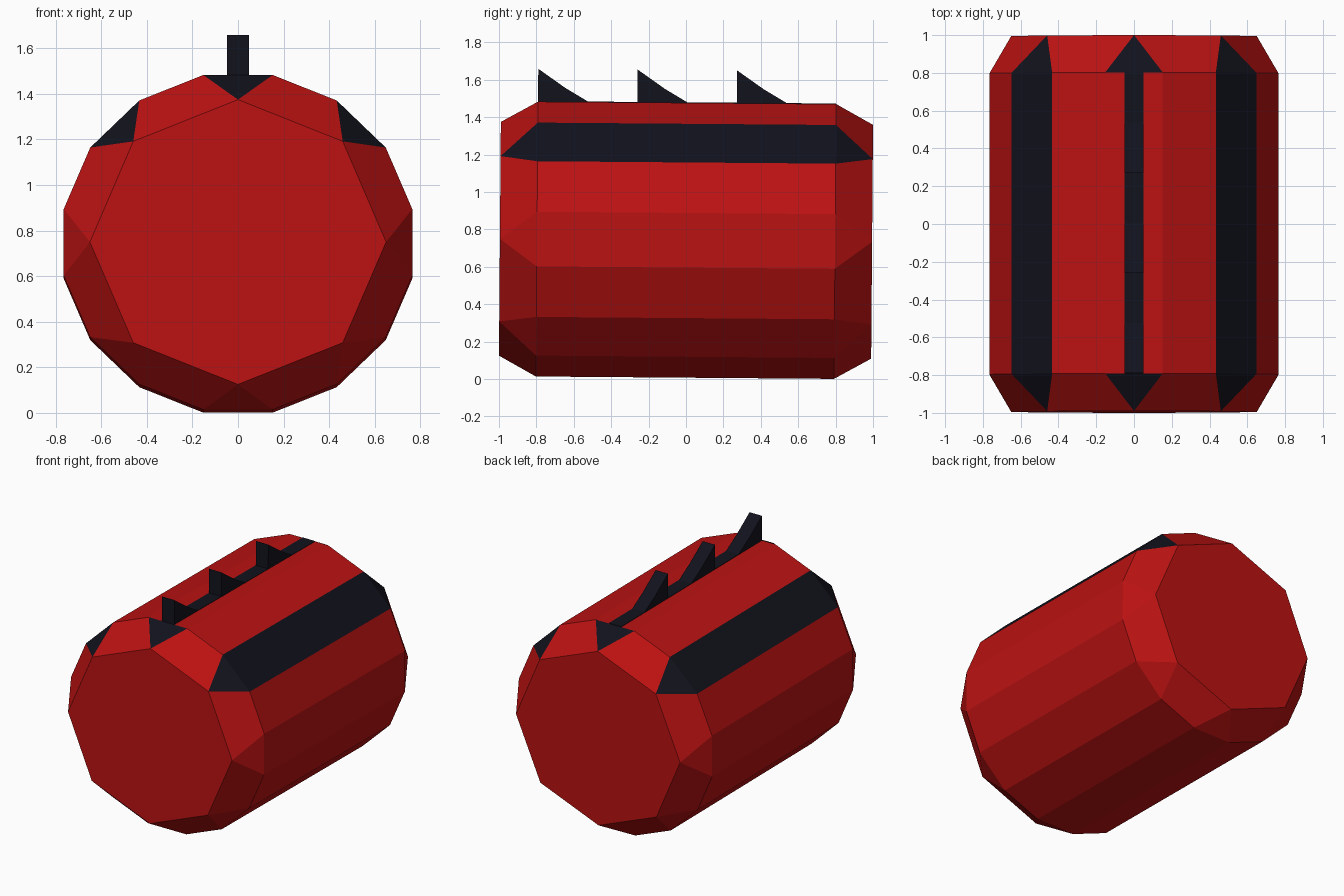
import bpy, bmesh, math
from mathutils import Matrix

if "Cube" in bpy.data.objects:
    bpy.data.objects.remove(bpy.data.objects["Cube"])

# The whole model leans forward very slightly
PLACE = Matrix.Translation((0, 0, 0.742)) @ Matrix.Rotation(-0.008, 4, 'X')


def material(name, color):
    m = bpy.data.materials.new(name)
    m.diffuse_color = color
    m.use_nodes = True
    m.node_tree.nodes["Principled BSDF"].inputs["Base Color"].default_value = m.diffuse_color
    return m


RED = material("red", (0.50, 0.006, 0.006, 1))
BLACK = material("black", (0.006, 0.006, 0.012, 1))


def finish(bm, name, mats):
    bmesh.ops.recalc_face_normals(bm, faces=bm.faces)
    bm.transform(PLACE)
    mesh = bpy.data.meshes.new(name)
    bm.to_mesh(mesh)
    bm.free()
    for m in mats:
        mesh.materials.append(m)
    obj = bpy.data.objects.new(name, mesh)
    bpy.context.collection.objects.link(obj)
    return obj


def ring(bm, n, rx, rz, y, offset):
    angles = [2 * math.pi * (i + offset) / n for i in range(n)]
    return [bm.verts.new((rx * math.sin(a), y, rz * math.cos(a))) for a in angles]


# Body: 16-sided barrel tapering to 8-sided end caps
bm = bmesh.new()
barrel = {s: ring(bm, 16, 0.78, 0.749, s * 0.797, -0.5) for s in (-1, 1)}
for i in range(16):
    j = (i + 1) % 16
    f = bm.faces.new((barrel[-1][i], barrel[-1][j], barrel[1][j], barrel[1][i]))
    f.material_index = int(i in (2, 14))        # two dark side stripes
for s in (-1, 1):
    cap = ring(bm, 8, 0.65, 0.625, s * 0.995, 0)
    bm.faces.new(cap)
    b = barrel[s]
    for k in range(8):
        a, c, d = b[2 * k], b[2 * k + 1], b[(2 * k + 2) % 16]
        tri = bm.faces.new((a, c, cap[k]))
        tri.material_index = int(k in (0, 1, 7))  # dark stripe tips
        bm.faces.new((c, d, cap[(k + 1) % 8], cap[k]))
finish(bm, "body", (RED, BLACK))

# Ridge: thin strip along the top with three saw-tooth fins
BASE, PITCH, START = 0.7345, 1.594 / 3, -0.797
profile = [(START, BASE - 0.03)]
for k in range(3):
    y = START + k * PITCH
    profile += [(y, BASE + 0.003), (y, BASE + 0.176),
                (y + 0.145, BASE + 0.075), (y + 0.267, BASE + 0.003)]
profile += [(-START, BASE + 0.003), (-START, BASE - 0.03)]
bm = bmesh.new()
side = bm.faces.new([bm.verts.new((-0.049, y, z)) for y, z in profile])
new = bmesh.ops.extrude_face_region(bm, geom=[side], use_keep_orig=True)["geom"]
bmesh.ops.translate(bm, vec=(0.098, 0, 0),
                    verts=[v for v in new if isinstance(v, bmesh.types.BMVert)])
bmesh.ops.recalc_face_normals(bm, faces=bm.faces)
bmesh.ops.triangulate(bm, faces=[f for f in bm.faces if len(f.verts) > 4])
finish(bm, "ridge_fins", (BLACK,))
